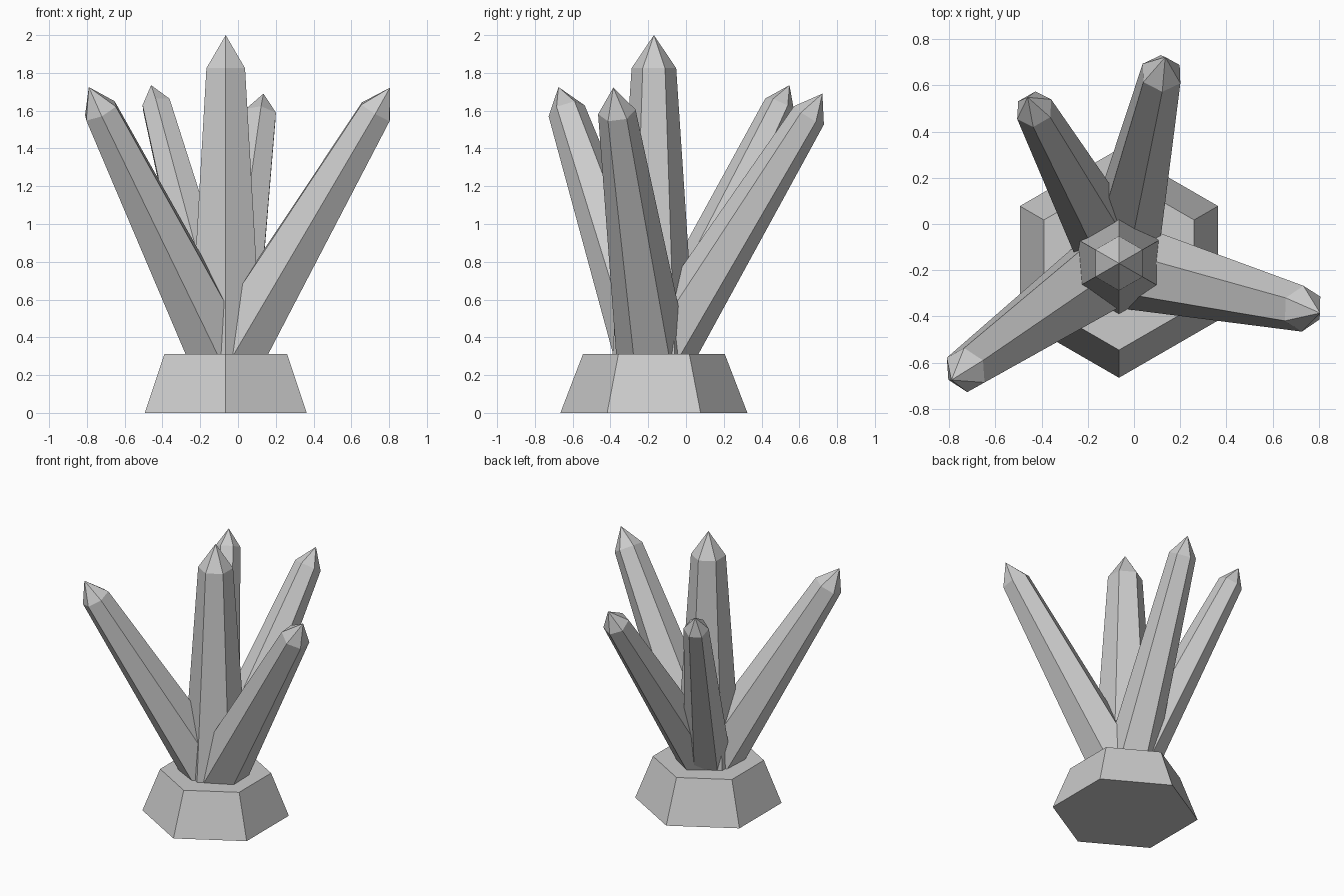
import bpy, bmesh, math
from mathutils import Vector

if "Cube" in bpy.data.objects:
    bpy.data.objects.remove(bpy.data.objects["Cube"])

stone = bpy.data.materials.new("grey_stone")
stone.diffuse_color = (0.6, 0.6, 0.6, 1)
stone.use_nodes = True
stone.node_tree.nodes["Principled BSDF"].inputs["Base Color"].default_value = stone.diffuse_color

CX, CY = -0.065, -0.17      # shared centre of plinth and cluster


def hex_solid(name, rings, start, direction=(0, 0, 1)):
    """Six-sided solid from (radius, distance) rings along a direction; radius 0 is a point."""
    turn = Vector((0, 0, 1)).rotation_difference(Vector(direction).normalized())
    bm = bmesh.new()
    loops = []
    for r, d in rings:
        angles = [math.pi / 2 + i * math.pi / 3 for i in range(6 if r else 1)]
        loops.append([bm.verts.new(Vector(start) + turn @ Vector(
            (r * math.cos(a), r * math.sin(a), d))) for a in angles])
    bm.faces.new(loops[0][::-1])
    for low, high in zip(loops, loops[1:]):
        for i in range(6):
            j = (i + 1) % 6
            if len(high) == 1:
                bm.faces.new((low[i], low[j], high[0]))
            else:
                bm.faces.new((low[i], low[j], high[j], high[i]))
    if len(loops[-1]) == 6:
        bm.faces.new(loops[-1])
    bmesh.ops.recalc_face_normals(bm, faces=bm.faces)
    mesh = bpy.data.meshes.new(name)
    bm.to_mesh(mesh)
    bm.free()
    mesh.materials.append(stone)
    obj = bpy.data.objects.new(name, mesh)
    bpy.context.collection.objects.link(obj)
    return obj


def crystal(name, tip, base_r, shoulder_r, point_len, start_z=0.25):
    """Tapered crystal with a pointed end, running from the plinth to its tip."""
    start = Vector((CX, CY, start_z))
    axis = Vector(tip) - start
    length = axis.length
    hex_solid(name, [(base_r, 0), (shoulder_r, length - point_len), (0, length)],
              start, axis)


# Tapered plinth
hex_solid("plinth", [(0.495, 0), (0.375, 0.312)], (CX, CY, 0))

# Upright middle crystal
crystal("centre_crystal", (CX, CY, 2.0), 0.223, 0.118, 0.175)

# Leaning crystals
crystal("front_left_crystal", (-0.79, -0.675, 1.725), 0.193, 0.100, 0.147)
crystal("right_crystal", (0.805, -0.385, 1.722), 0.195, 0.100, 0.150)
crystal("back_left_crystal", (-0.46, 0.548, 1.735), 0.163, 0.085, 0.122)
crystal("back_right_crystal", (0.135, 0.722, 1.69), 0.178, 0.093, 0.136)
